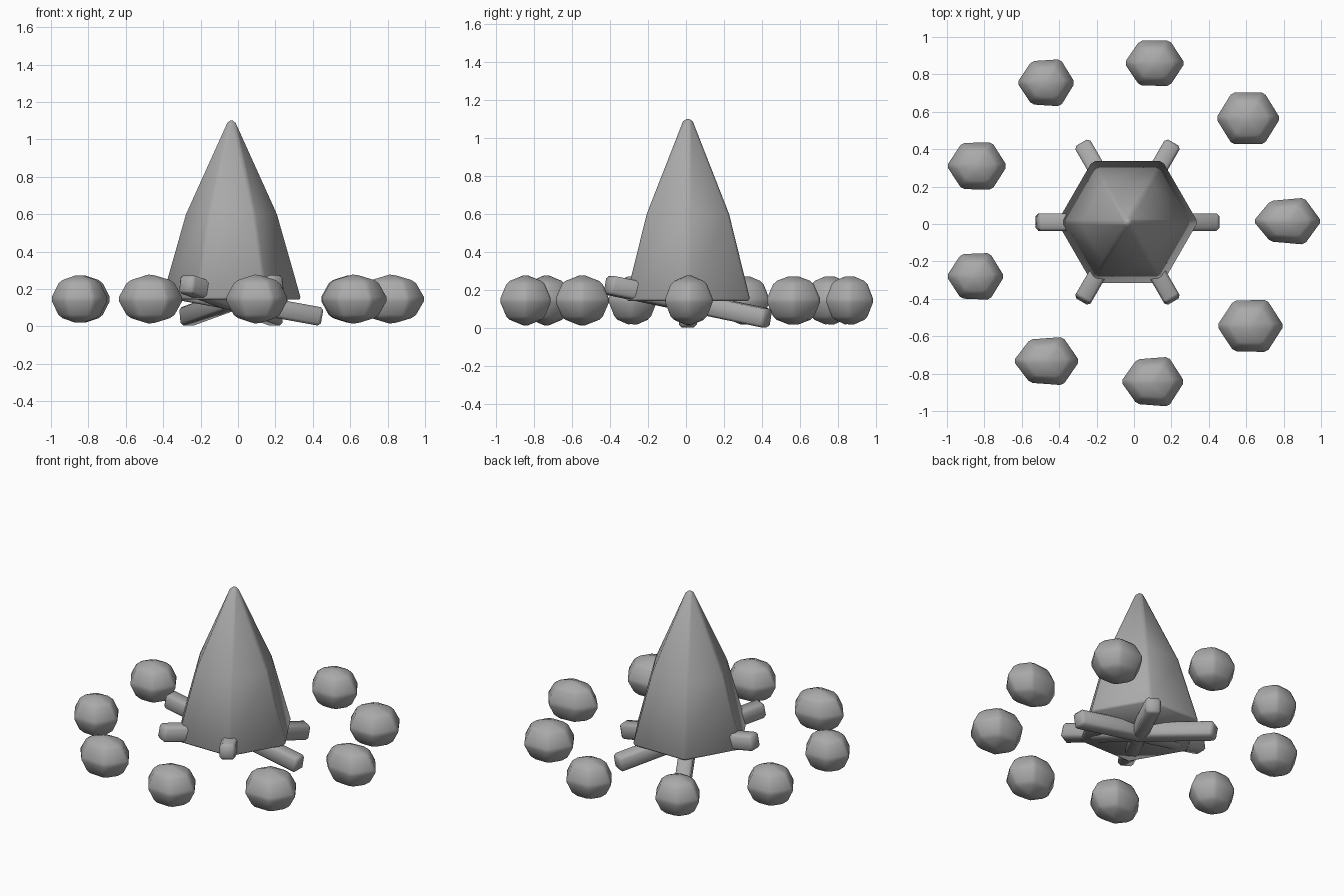
import bpy, bmesh, math
from mathutils import Matrix, Vector

if "Cube" in bpy.data.objects:
    bpy.data.objects.remove(bpy.data.objects["Cube"])

CX, CY = -0.035, 0.01   # centre of the fire

grey = bpy.data.materials.new("dark_grey")
grey.diffuse_color = (0.4, 0.4, 0.4, 1)
grey.use_nodes = True
grey.node_tree.nodes["Principled BSDF"].inputs["Base Color"].default_value = grey.diffuse_color


def finish(bm, name, bevel, angle=20):
    """Turn a bmesh into a softly bevelled, smooth shaded object."""
    bmesh.ops.recalc_face_normals(bm, faces=bm.faces)
    for f in bm.faces:
        f.smooth = True
    me = bpy.data.meshes.new(name)
    bm.to_mesh(me)
    bm.free()
    me.materials.append(grey)
    ob = bpy.data.objects.new(name, me)
    bpy.context.collection.objects.link(ob)
    mod = ob.modifiers.new("soft_edges", "BEVEL")
    mod.width = bevel
    mod.segments = 1
    mod.limit_method = 'ANGLE'
    mod.angle_limit = math.radians(angle)
    return ob


# Flame: six-sided spire lofted through three rings (radius, height)
bm = bmesh.new()
rings = []
for r, z in [(0.38, 0.143), (0.25, 0.6), (0.024, 1.1)]:
    rings.append([bm.verts.new((CX + r * math.cos(k * math.pi / 3),
                                CY + r * math.sin(k * math.pi / 3), z))
                  for k in range(6)])
for a, b in zip(rings, rings[1:]):
    for k in range(6):
        n = (k + 1) % 6
        bm.faces.new((a[k], a[n], b[n], b[k]))
bm.faces.new(rings[0][::-1])
bm.faces.new(rings[-1])
finish(bm, "flame", 0.014)

# Logs: three tilted square beams crossing under the flame
for i in range(3):
    bm = bmesh.new()
    m = (Matrix.Translation((CX, CY, 0.139))
         @ Matrix.Rotation(i * math.pi / 3, 4, 'Z')
         @ Matrix.Rotation(0.18, 4, 'Y')
         @ Matrix.Diagonal((0.985, 0.094, 0.1, 1)))
    bmesh.ops.create_cube(bm, size=1, matrix=m)
    finish(bm, f"log_{i + 1}", 0.015)

# Stones: low spheres in a ring (centre x, y, half width, half depth, left taper)
stones = [
    (0.82, 0.015, 0.18, 0.13, 0.87), (0.61, 0.565, 0.17, 0.144, 1.0),
    (0.11, 0.86, 0.16, 0.127, 0.98), (-0.47, 0.755, 0.153, 0.131, 0.92),
    (-0.84, 0.31, 0.16, 0.132, 0.97), (-0.848, -0.28, 0.153, 0.13, 0.95),
    (-0.468, -0.733, 0.175, 0.134, 0.9), (0.10, -0.843, 0.168, 0.138, 0.9),
    (0.622, -0.545, 0.177, 0.145, 0.97),
]
for i, (x, y, hx, hy, taper) in enumerate(stones):
    bm = bmesh.new()
    bmesh.ops.create_uvsphere(bm, u_segments=6, v_segments=4, radius=1)
    # orient so that two corners of the hexagon lie on the x axis
    if max(v.co.x for v in bm.verts) < 0.95:
        bm.transform(Matrix.Rotation(math.pi / 6, 4, 'Z'))
    for v in bm.verts:
        ty = taper if v.co.x < -0.1 else 1
        v.co = Vector((x + v.co.x * hx * 1.05,
                       y + v.co.y * hy * ty / 0.866,
                       0.146 + v.co.z * 0.137))
    finish(bm, f"stone_{i + 1}", 0.014)
